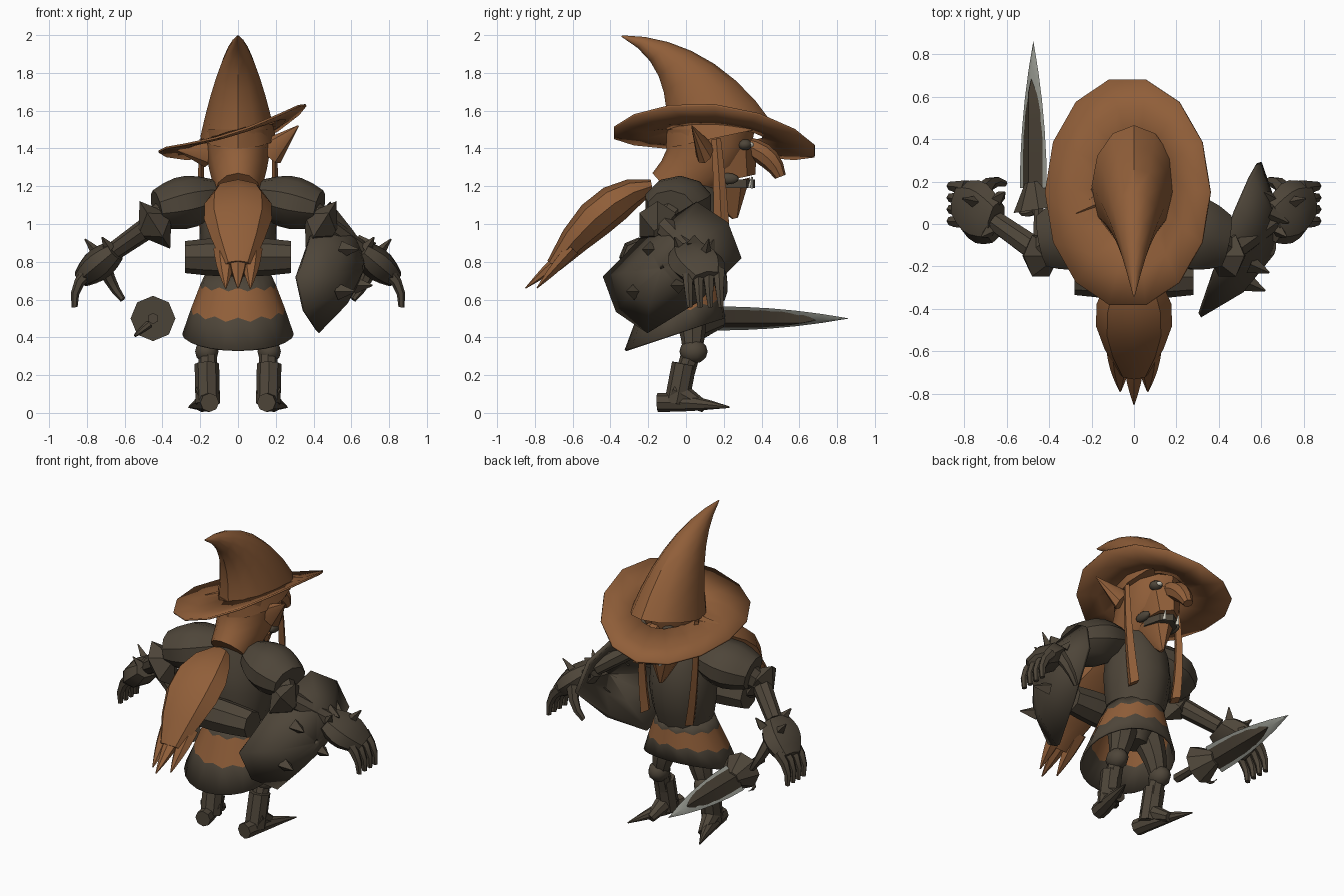
import bpy, bmesh, math
from mathutils import Vector

default_cube = bpy.data.objects.get("Cube")
if default_cube:
    bpy.data.objects.remove(default_cube)


def material(name, red, green, blue):
    mat = bpy.data.materials.new(name)
    mat.use_nodes = True
    colour = (red, green, blue, 1)
    mat.diffuse_color = colour
    mat.node_tree.nodes["Principled BSDF"].inputs["Base Color"].default_value = colour
    return mat


BROWN = material("warm_brown", .28, .113, .041)
DARK = material("dark_leather", .076, .06, .041)
CORE = material("dark_blade", .06, .047, .032)
STEEL = material("pale_steel", .33, .34, .3)
IVORY = material("ivory", .6, .57, .48)
UP = Vector((0, 0, 1))


def loft(name, rings, materials, caps=True, thickness=0):
    """Skin a list of point rings, with one material for each band."""
    mesh = bpy.data.meshes.new(name)
    bm = bmesh.new()
    rows = [[bm.verts.new(point) for point in ring] for ring in rings]
    for band, (low, high) in enumerate(zip(rows, rows[1:])):
        for i in range(len(low)):
            face = bm.faces.new((low[i - 1], low[i], high[i], high[i - 1]))
            face.material_index = min(band, len(materials) - 1)
    if caps:
        bm.faces.new(rows[0])
        bm.faces.new(rows[-1])
    bmesh.ops.recalc_face_normals(bm, faces=bm.faces)
    bm.to_mesh(mesh)
    bm.free()
    for mat in materials:
        mesh.materials.append(mat)
    part = bpy.data.objects.new(name, mesh)
    bpy.context.collection.objects.link(part)
    if thickness:
        solid = part.modifiers.new("thickness", "SOLIDIFY")
        solid.thickness, solid.offset = thickness, 0


def oval(centre, across, along, sides):
    angles = [math.tau * i / sides for i in range(sides)]
    return [centre + across * math.cos(a) + along * math.sin(a) for a in angles]


def sweep(name, start, end, radius, end_radius=.004, mat=DARK, bend=None, bulge=0,
          sides=8, steps=5, squash=(1, 1, 1), flip=1):
    """Tapered limb along a quadratic curve, optionally mirrored by flip."""
    mirror = Vector((flip, 1, 1))
    a, c = Vector(start) * mirror, Vector(end) * mirror
    b = Vector(bend) * mirror if bend else (a + c) / 2
    mostly_y = abs((c - a).normalized().y) > .75
    reference = Vector((mostly_y, not mostly_y, 0))
    rings = []
    for step in range(steps + 1):
        t = step / steps
        centre = a.lerp(b, t).lerp(b.lerp(c, t), t)
        heading = (b - a).lerp(c - b, t).normalized()
        across = heading.cross(reference).normalized()
        along = heading.cross(across)
        size = radius + (end_radius - radius) * t + bulge * math.sin(math.pi * t)
        flatten = Vector(squash) * size
        rings.append(oval(centre, across * flatten, along * flatten, sides))
    loft(name, rings, [mat])


def spike(name, base, tip, radius=.035, mat=DARK, flip=1):
    sweep(name, base, tip, radius, mat=mat, sides=4, steps=1, flip=flip)


def ball(name, centre, size, mat):
    bpy.ops.mesh.primitive_uv_sphere_add(segments=10, ring_count=6, radius=1, location=centre)
    part = bpy.context.object
    part.name, part.scale = name, size
    part.data.materials.append(mat)


# Hat: bent crown and a tilted, curled brim
sweep("hat_crown", (0, .18, 1.46), (0, -.34, 1.995), .2, mat=BROWN, bend=(0, .04, 1.9),
      sides=12, steps=7, squash=(1, 1.5, 1))
brim_edge = oval(Vector((-.03, .15, 1.43)), Vector((.39, 0, .135)), Vector((0, .545, -.05)), 14)
brim_inside = oval(Vector((0, .17, 1.48)), Vector((.15, 0, .04)), Vector((0, .24, -.02)), 14)
brim_edge = [point + UP * point.x ** 2 / 2 for point in brim_edge]
brim_middle = [edge.lerp(inside, .5) - UP * .015 for edge, inside in zip(brim_edge, brim_inside)]
loft("hat_brim", [brim_edge, brim_middle, brim_inside], [BROWN], caps=False, thickness=.012)

# Head, face and hair
sweep("head", (0, .13, 1.5), (0, -.09, 1.17), .18, .12, BROWN, bend=(0, .13, 1.32),
      bulge=.01, sides=12, squash=(1, 1.3, 1))
sweep("muzzle", (0, .17, 1.38), (0, .22, 1.23), .14, .1, BROWN, squash=(1, 1.55, 1))
sweep("mouth", (0, .21, 1.19), (0, .21, 1.235), .1, .1, steps=1, squash=(.95, 1.55, 1))
sweep("jaw", (0, .19, 1.21), (0, .26, 1.03), .1, .01, BROWN, squash=(1, 1.6, 1))
sweep("nose", (0, .3, 1.42), (0, .5, 1.25), .045, .03, BROWN, bend=(0, .45, 1.38), bulge=.02)
for side in (1, -1):
    ball("eye_shadow", (side * .09, .31, 1.42), (.04, .04, .03), DARK)
    ball("eye", (side * .09, .34, 1.42), (.02, .02, .015), IVORY)
    ball("cheek_patch", (side * .115, .22, 1.24), (.025, .06, .03), DARK)
    spike("tooth", (.05, .34, 1.19), (.05, .35, 1.25), .015, IVORY, side)
    ear_tip = 1.52 if side > 0 else 1.39
    sweep("ear", (.17, .1, 1.38), (.32, .03, ear_tip), .08, mat=BROWN,
          squash=(1, .6, 1), flip=side)
    sweep("hair_lock", (.19, .16, 1.45), (.16, .19, .78), .025, .05, BROWN,
          bend=(.21, .19, 1.1), sides=4, squash=(.5, 1, 1), flip=side)
sweep("ponytail", (0, -.18, 1.2), (0, -.7, .78), .06, .07, BROWN, bend=(0, -.42, 1.15),
      bulge=.11, squash=(1.05, .6, .6))
for offset in (-1, 0, 1):
    droop = .06 * (1 - abs(offset))
    sweep("ponytail_tip", (offset * .07, -.6, .87), (offset * .065, -.79 - droop, .66),
          .06, mat=BROWN, bulge=.01, sides=6, squash=(1, .7, .7))

# Torso, bedroll and pelvis
sweep("torso", (0, 0, .69), (0, 0, 1.25), .165, .12, bend=(0, .06, 1), bulge=.06, sides=12)
sweep("bedroll", (-.28, -.25, .825), (.28, -.25, .825), .085, .085, bulge=.02)
sweep("pelvis", (0, 0, .68), (0, 0, .5), .16, .08, sides=10)

# Skirt: flares downwards, hangs lower behind, with wavy bands
skirt_rings = []
for drop, wave in ((0, 0), (.2, .01), (.6, .012), (1, 0)):
    front = Vector((0, .17, .73)).lerp(Vector((0, .2, .5)), drop)
    back = Vector((0, -.16, .73)).lerp(Vector((0, -.32, .33)), drop)
    half_width = Vector((.17 + .12 * drop, 0, 0))
    ring = oval((front + back) / 2, half_width, (front - back) / 2, 24)
    skirt_rings.append([point + UP * wave * (-1) ** i for i, point in enumerate(ring)])
loft("skirt", skirt_rings, [DARK, BROWN, DARK], caps=False, thickness=.012)

# Limbs and armour, mirrored
hip, knee, ankle = (.09, 0, .6), (.16, .03, .33), (.16, -.05, .05)
elbow, wrist, knuckles = (.45, -.13, 1), (.65, .01, .86), (.83, .11, .71)
for side in (1, -1):
    sweep("thigh", hip, knee, .1, .05, bend=(.13, .05, .45), flip=side)
    sweep("shin", knee, ankle, .05, .05, flip=side)
    ball("knee_guard", (side * .165, .04, .325), (.065, .075, .065), DARK)
    sweep("boot_shaft", (.165, -.01, .26), ankle, .065, .065, flip=side)
    sweep("boot_instep", (.16, -.06, .12), (.19, .1, .03), .065, .03, flip=side)
    sweep("boot_foot", (.15, -.15, .055), (.26, .23, .03), .05, bend=(.17, 0, .06),
          bulge=.015, flip=side)
    sweep("shoulder_guard", (.12, 0, 1.15), (.43, -.08, 1.08), .09, .1, bulge=.045,
          sides=10, squash=(1, 1.3, 1), flip=side)
    sweep("upper_arm", (.3, -.04, 1.12), elbow, .09, .065, flip=side)
    sweep("forearm", elbow, wrist, .06, .05, flip=side)
    sweep("elbow_guard", (.37, -.15, 1.04), (.51, -.15, .95), .03, .03, bulge=.12,
          sides=6, steps=2, squash=(1, .75, 1), flip=side)
    sweep("gauntlet", wrist, knuckles, .06, .05, bulge=.03, squash=(1, 1.8, 1), flip=side)
    for finger in range(4):
        y = .01 + .055 * finger
        sweep("finger", (.79, y, .75), (.865, y + .01, .56), .035, .016,
              bend=(.88, y, .67), sides=6, steps=3, flip=side)
    sweep("thumb", (.71, .16, .78), (.61, .19, .6), .04, .016, bend=(.67, .22, .67),
          sides=6, steps=3, flip=side)
    for base, tip in (((.74, .1, .84), (.81, .12, .92)), ((.68, -.03, .87), (.72, -.06, .93)),
                      ((.64, .12, .86), (.61, .15, .92))):
        spike("gauntlet_spike", base, tip, flip=side)

# Spiked kite shield, bulging outwards
shield_centre = Vector((.45, -.07, .77))
boss = Vector((.66, -.13, .77))
outward = Vector((.9, -.4, 0))
rim = oval(shield_centre, Vector((.14, .36, .05)), Vector((.03, .13, .34)), 8)
rim = [shield_centre.lerp(point, .84 if i % 2 else 1) for i, point in enumerate(rim)]
dome = [point.lerp(boss, .45) + outward * .045 for point in rim]
peak = [point.lerp(boss, .97) for point in rim]
loft("shield", [rim, dome, peak], [DARK], caps=False, thickness=.025)
for base in dome[1::2]:
    spike("shield_spike", base, base + outward * .1, .045)

# Sword with a dark core in the blade and a round guard
edge_axis, flat_axis = Vector((.7, 0, .7)), Vector((-.7, 0, .7))


def blade(name, length, width, thickness, power, mat):
    rings = []
    for step in range(6):
        t = step / 5
        size = width * (1.01 - t ** power)
        centre = Vector((-.475, .17 + length * t, .5))
        rings.append(oval(centre, edge_axis * size, flat_axis * min(thickness, size), 4))
    loft(name, rings, [mat])


blade("sword_edge", .69, .09, .014, 2, STEEL)
blade("sword_core", .56, .074, .034, 3, CORE)
sweep("sword_guard", (-.45, .07, .5), (-.47, .2, .5), .12, .045)
sweep("sword_grip", (-.45, -.14, .5), (-.45, .08, .5), .03, .025, sides=6)
sweep("guard_prong", (-.47, .06, .47), (-.54, .12, .41), .02, bend=(-.56, .02, .4), sides=6)

# Soft shading that keeps the hard edges
bpy.ops.object.select_all(action="DESELECT")
for part in bpy.context.scene.objects:
    if part.type == "MESH":
        part.select_set(True)
        bpy.context.view_layer.objects.active = part
bpy.ops.object.shade_smooth_by_angle(angle=math.radians(35))
